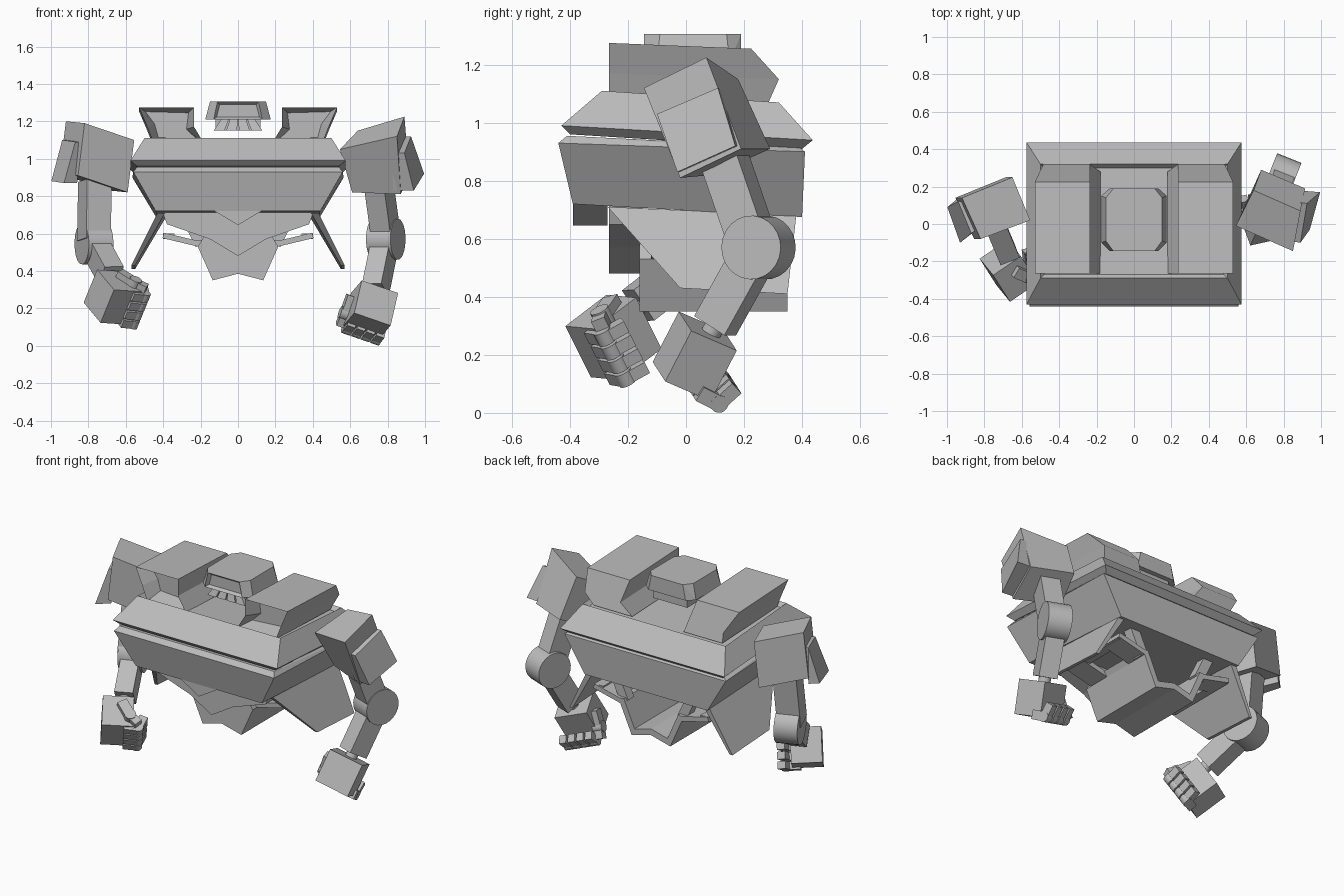
import bpy
import bmesh
from mathutils import Vector as V, Matrix

cube = bpy.data.objects.get("Cube")
if cube:
    bpy.data.objects.remove(cube)

grey = bpy.data.materials.new("plain_grey")
grey.use_nodes = True
grey.diffuse_color = (0.5, 0.5, 0.5, 1)
grey.node_tree.nodes["Principled BSDF"].inputs["Base Color"].default_value = (0.5, 0.5, 0.5, 1)


def finish(name, bm):
    bmesh.ops.recalc_face_normals(bm, faces=bm.faces)
    mesh = bpy.data.meshes.new(name)
    bm.to_mesh(mesh)
    bm.free()
    mesh.materials.append(grey)
    obj = bpy.data.objects.new(name, mesh)
    bpy.context.collection.objects.link(obj)
    return obj


def hull_mesh(points):
    bm = bmesh.new()
    for p in points:
        bm.verts.new(p)
    bmesh.ops.convex_hull(bm, input=bm.verts)
    bmesh.ops.dissolve_limit(bm, angle_limit=0.2, verts=bm.verts, edges=bm.edges)
    bmesh.ops.recalc_face_normals(bm, faces=bm.faces)
    bm.normal_update()
    return bm


def hull(name, points):
    return finish(name, hull_mesh(points))


def recess(bm, faces, rim, move):
    """Sink an inset pocket into the given faces."""
    bmesh.ops.inset_region(bm, faces=faces, thickness=rim)
    bmesh.ops.translate(bm, verts=list({v for f in faces for v in f.verts}), vec=move)


def both(points):
    return [(s * x, y, z) for x, y, z in points for s in (1, -1)]


def prism_mesh(profile, y0, y1):
    bm = bmesh.new()
    a = [bm.verts.new((x, y0, z)) for x, z in profile]
    b = [bm.verts.new((x, y1, z)) for x, z in profile]
    front = bm.faces.new(a)
    bm.faces.new(b)
    n = len(a)
    for i in range(n):
        j = (i + 1) % n
        bm.faces.new((a[i], a[j], b[j], b[i]))
    bmesh.ops.recalc_face_normals(bm, faces=bm.faces)
    bm.normal_update()
    return bm, front


def prism(name, profile, y0, y1):
    return finish(name, prism_mesh(profile, y0, y1)[0])


def mirrored(half):
    """Complete an outline whose right half runs from the centre outwards."""
    return half + [(-x, z) for x, z in reversed(half) if x > 0]


def frame(p0, p1, side):
    z = (p1 - p0).normalized()
    y = z.cross(side).normalized()
    x = y.cross(z)
    m = Matrix((x, y, z)).transposed().to_4x4()
    m.translation = (p0 + p1) / 2
    return m


def beam(name, p0, p1, side, width, depth):
    p0, p1 = V(p0), V(p1)
    bm = bmesh.new()
    scale = Matrix.Diagonal((width, depth, (p1 - p0).length, 1))
    bmesh.ops.create_cube(bm, size=1, matrix=frame(p0, p1, V(side)) @ scale)
    return finish(name, bm)


def cylinder(name, p0, p1, radius, sides=24):
    p0, p1 = V(p0), V(p1)
    bm = bmesh.new()
    bmesh.ops.create_cone(bm, cap_ends=True, segments=sides, radius1=radius, radius2=radius,
                          depth=(p1 - p0).length, matrix=frame(p0, p1, V((0.3, 0.2, 0.9))))
    for f in bm.faces:
        f.smooth = len(f.verts) == 4
    for e in bm.edges:
        e.smooth = all(f.smooth for f in e.link_faces)
    return finish(name, bm)


# Chest: bevelled upper slab with a shallow deck, tapered lower block, front point
slab = hull_mesh(both([(.5, -.29, 1.11), (.5, .32, 1.07), (.575, -.43, .99),
                       (.575, .437, .94), (.54, -.40, .96), (.54, .40, .91)]))
recess(slab, [f for f in slab.faces if f.normal.z > .9], .03, (0, 0, -.025))
finish("chest_upper", slab)
hull("chest_lower", both([(.54, -.41, .955), (.54, .39, .915), (.56, -.44, .93),
                          (.565, .41, .90), (.44, -.39, .72), (.43, .40, .675)]))
prism("chest_point", mirrored([(0, .645), (.15, .735), (.15, .78)]), -.39, -.27)

# Waist, pelvis sheet with a closed front
prism("waist", mirrored([(0, .48), (.15, .57), (.38, .65), (.41, .73)]), -.265, -.15)
prism("pelvis_sheet", mirrored([(0, .385), (.135, .35), (.215, .53), (.235, .56),
                                (.19, .565), (.115, .395), (0, .425)]), -.12, .35)
prism("pelvis_front", mirrored([(0, .385), (.135, .35), (.215, .53), (.16, .62)]), -.16, -.10)
for s in (1, -1):
    # Pelvis wings as an open frame, with a strut up to the chest
    for y in (-.05, .28):
        beam("pelvis_wing", (s * .19, y, .54), (s * .40, y, .59), (0, 1, 0), .14, .03)
    beam("pelvis_wing_edge", (s * .37, -.11, .585), (s * .37, .34, .585), (1, 0, 0), .06, .03)
    beam("pelvis_strut", (s * .2, .30, .54), (s * .28, .30, .71), (1, 0, 0), .06, .06)
    # Flared hip plate
    outer = [(.43, -.27, .71), (.57, -.02, .43), (.57, .35, .41), (.43, .38, .68)]
    hull("hip_plate", [(s * (x - d), y, z) for x, y, z in outer for d in (0, .04 if z > .6 else .02)])

    # Shoulder pod with a recessed front opening
    outline = [(.53, 1.275), (.235, 1.275), (.235, 1.17), (.18, 1.08), (.45, 1.08), (.485, 1.17)]
    bm, face = prism_mesh([(s * x, z) for x, z in outline], -.265, .3)
    for v in bm.verts:
        if v.co.y > 0:
            v.co.y = .225 if v.co.z > 1.2 else .32 if v.co.z > 1.1 else .28
            v.co.z -= .02
    recess(bm, [face], .042, (0, .1, 0))
    finish("shoulder_pod", bm)

# Head: chamfered cap with a sunken face, underside block and flared jaw slats
head = hull_mesh(both([(.11, -.145, 1.305), (.15, -.09, 1.305), (.15, .14, 1.305), (.11, .19, 1.305),
                       (.13, -.145, 1.21), (.175, -.1, 1.21), (.175, .15, 1.21), (.13, .19, 1.21)]))
recess(head, [f for f in head.faces if f.normal.y < -.95], .02, (0, .02, 0))
finish("head", head)
hull("head_underside", both([(.12, -.09, 1.22), (.12, .16, 1.22), (.12, -.09, 1.15), (.12, .16, 1.15)]))
for i in range(4):
    a, b = (i - 2) * .045, (i - 1) * .045
    hull("jaw_slat", [(x * k, y, z) for x in (a + .003, b - .003)
                      for k, z, d in ((1, 1.215, .02), (1.5, 1.15, 0))
                      for y in (-.12 + d, -.08 + d)])


def hand(centre, f, t, s):
    c, f, t = V(centre), V(f).normalized(), V(t)
    t = (t - f * t.dot(f)).normalized()
    r = f.cross(t)
    beam("palm", c - f * .1, c + f * .1, r, .21, .18)
    for i in range(4):
        o = c + r * ((i - 1.5) * .056 + s * .01)
        k = o + f * .095 + t * .12
        beam("finger_base", o + f * .09 + t * .04, k, r, .046, .055)
        cylinder("finger_knuckle", k - r * .024, k + r * .024, .031, 16)
        beam("finger_tip", k, o + f * .02 + t * .15, r, .044, .05)
    # Thumb folded along the inner side
    o = c - r * s * .115
    k = o + f * .04 + t * .07
    beam("thumb_base", o - f * .05 + t * .02, k, r, .05, .06)
    cylinder("thumb_knuckle", k - r * .03, k + r * .03, .034, 16)
    beam("thumb_tip", k, k + f * .05 + t * .05, r, .048, .05)


def arm(shoulder, elbow, wrist, axis, width):
    e, w, a = V(elbow), V(wrist), V(axis).normalized()
    beam("upper_arm", shoulder, e + V((0, -.02, .02)), a, width, .14)
    cylinder("elbow", e - a * .07, e + a * .07, .11)
    d = (w - e).normalized()
    beam("forearm", e, w, a, .11, .13)
    cylinder("wrist", w - d * .02, w + d * .06, .035, 16)


# Left arm
hull("left_shoulder", [(.545, -.01, 1.05), (.85, -.145, 1.12), (.89, .07, 1.225), (.64, .18, 1.15),
                       (.61, .09, .82), (.87, -.02, .81), (.915, .19, .91), (.68, .29, .91)])
hull("left_shoulder_plate", [(.89, -.10, 1.03), (.925, .11, 1.12), (.995, .17, .92), (.94, -.03, .83),
                             (.82, -.09, 1.03), (.85, .12, 1.12), (.87, .18, .92), (.83, -.02, .83)])
arm((.75, .13, .88), (.79, .25, .57), (.735, .10, .30), (.93, -.37, 0), .115)
hand((.71, .03, .195), (-.2, -.45, -.87), (-.33, .83, -.42), 1)

# Right arm
hull("right_shoulder", [(x + dx, y, z + dz)
                        for x, y, z in ((-.555, .02, 1.10), (-.82, -.08, 1.19),
                                        (-.92, .14, 1.20), (-.65, .25, 1.11))
                        for dx, dz in ((0, 0), (-.035, -.28))])
hull("right_shoulder_plate", [(-.87, -.05, 1.09), (-.94, .12, 1.10), (-.86, -.04, .87),
                              (-.95, .13, .88), (-.93, -.10, .87), (-.998, .09, .88),
                              (-.84, -.03, 1.09), (-.91, .12, 1.10)])
arm((-.765, .08, .88), (-.77, .06, .545), (-.675, -.165, .37), (-.93, -.35, 0), .14)
hand((-.67, -.25, .26), (.45, -.71, -.54), (.82, .55, -.06), -1)
